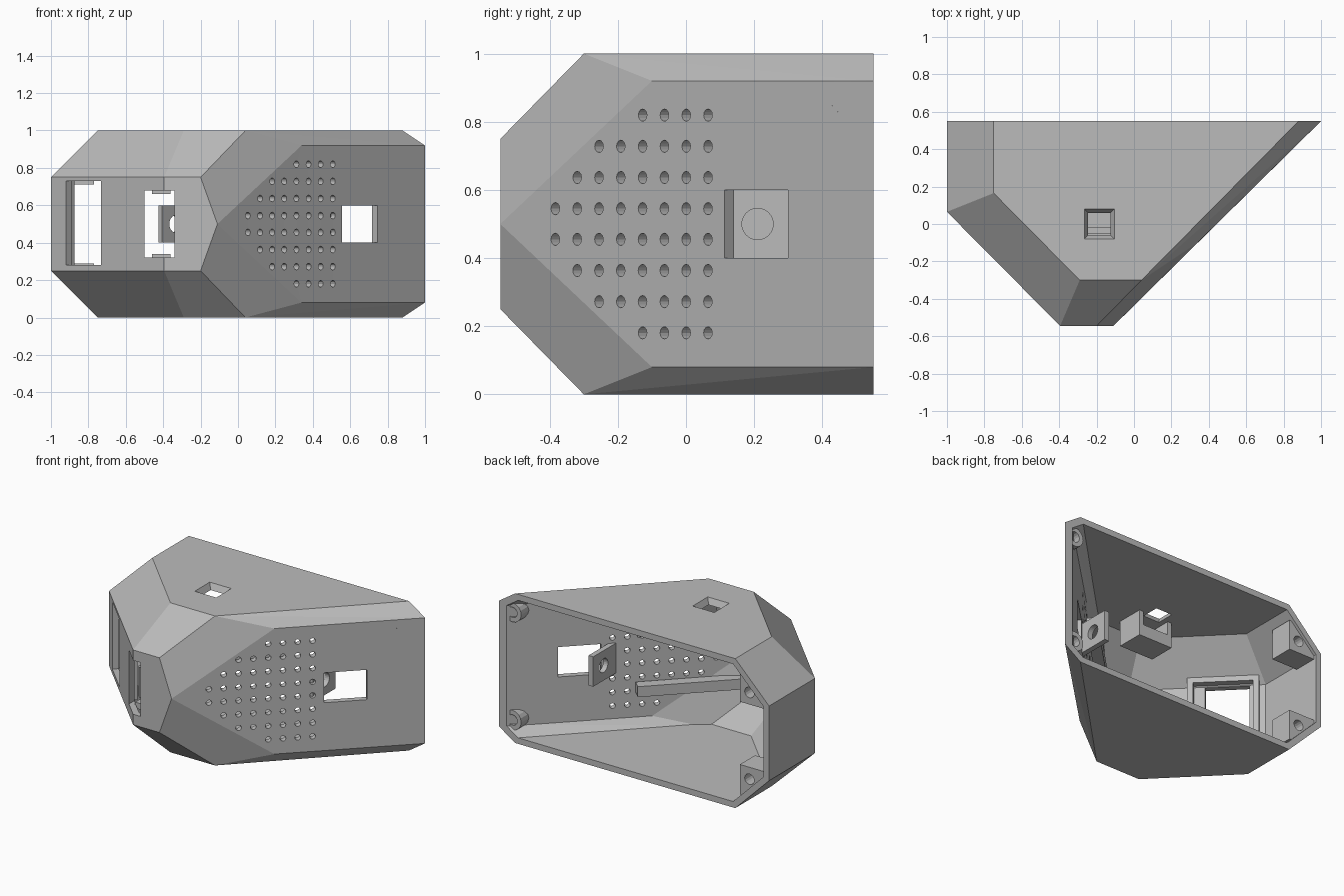
import bpy, bmesh
from math import radians, pi
from mathutils import Matrix, Vector

if "Cube" in bpy.data.objects:
    bpy.data.objects.remove(bpy.data.objects["Cube"])

WALL = 0.04
D = radians(45)

grey = bpy.data.materials.new("plain grey")
grey.use_nodes = True
grey.diffuse_color = (0.5, 0.5, 0.5, 1)
grey.node_tree.nodes["Principled BSDF"].inputs["Base Color"].default_value = (0.5, 0.5, 0.5, 1)


def make(name, bm):
    bmesh.ops.recalc_face_normals(bm, faces=bm.faces)
    mesh = bpy.data.meshes.new(name)
    bm.to_mesh(mesh)
    bm.free()
    mesh.materials.append(grey)
    ob = bpy.data.objects.new(name, mesh)
    bpy.context.collection.objects.link(ob)
    return ob


def box(name, centre, size, turn=0):
    bm = bmesh.new()
    m = Matrix.Translation(centre) @ Matrix.Rotation(turn, 4, "Z") @ Matrix.Diagonal((*size, 1))
    bmesh.ops.create_cube(bm, size=1, matrix=m)
    return make(name, bm)


def rods(name, centres, radius, length, turn=0, sides=16):
    # Round rods lying along y, turned about z
    bm = bmesh.new()
    for c in centres:
        m = Matrix.Translation(c) @ Matrix.Rotation(turn, 4, "Z") @ Matrix.Rotation(pi / 2, 4, "X")
        bmesh.ops.create_cone(bm, cap_ends=True, segments=sides, radius1=radius,
                              radius2=radius, depth=length, matrix=m)
    return make(name, bm)


def boolean(ob, cutter, op="DIFFERENCE", keep=False):
    mod = ob.modifiers.new("cut", "BOOLEAN")
    mod.operation, mod.object, mod.solver = op, cutter, "EXACT"
    bpy.context.view_layer.update()
    dg = bpy.context.evaluated_depsgraph_get()
    mesh = bpy.data.meshes.new_from_object(ob.evaluated_get(dg))
    ob.modifiers.clear()
    ob.data = mesh
    if not keep:
        bpy.data.objects.remove(cutter)


def wall_x(y):
    # Outer surface of the long slanted wall
    return 1 + 1.013 * (y - 0.55)


# Outer body: hull of the upper corners and their mirror images
upper = [(-1, 0.55, 0.75), (-1, 0.065, 0.75), (-0.395, -0.545, 0.75), (-0.2, -0.545, 0.75),
         (-0.75, 0.55, 1), (-0.75, 0.165, 1), (-0.29, -0.3, 1), (0.04, -0.3, 1),
         (0.88, 0.55, 1), (1, 0.55, 0.92), (0.34, -0.1, 0.92)]
bm = bmesh.new()
for x, y, z in upper:
    bm.verts.new((x, y, z))
    bm.verts.new((x, y, 1 - z))
bm.verts.new((-0.11, -0.545, 0.5))
bmesh.ops.convex_hull(bm, input=bm.verts)
bmesh.ops.dissolve_limit(bm, angle_limit=radians(1.5), verts=bm.verts, edges=bm.edges)
bmesh.ops.recalc_face_normals(bm, faces=bm.faces)
planes = [(f.calc_center_median(), f.normal.copy()) for f in bm.faces if f.normal.y < 0.9]
shell = make("shell", bm)
envelope = shell.copy()
envelope.data = shell.data.copy()
envelope.name = "envelope"
bpy.context.collection.objects.link(envelope)

# Hollow: the same planes moved inward, left open at the back
bm = bmesh.new()
bmesh.ops.create_cube(bm, size=4, matrix=Matrix.Translation((0, -1.3, 0.5)))
for co, n in planes:
    cut = bmesh.ops.bisect_plane(bm, geom=bm.verts[:] + bm.edges[:] + bm.faces[:], dist=1e-5,
                                 plane_co=co - n * WALL, plane_no=n, clear_outer=True)
    edges = [e for e in bm.edges if e.is_boundary]
    if edges:
        bmesh.ops.contextual_create(bm, geom=edges)
boolean(shell, make("hollow", bm))

# Grille of round holes in the slanted wall
points = []
for row, count in enumerate((8, 7, 6, 4)):
    for side in (-1, 1):
        for i in range(count):
            y = 0.064 - 0.064 * i
            points.append((wall_x(y), y, 0.5 + side * (0.045 + 0.0915 * row)))
boolean(shell, rods("grille_cutter", points, 0.018, 0.2, D, 12))

# Square port, large window, front slot and tapered top hole
boolean(shell, box("port_cutter", (wall_x(0.206), 0.206, 0.5), (0.265, 0.2, 0.2), D))
boolean(shell, box("window_cutter", (-0.825, -0.11, 0.505), (0.2, 0.265, 0.45), D))
boolean(shell, box("slot_cutter", (-0.42, -0.47, 0.5), (0.16, 0.3, 0.36)))
bm = bmesh.new()
bmesh.ops.create_cone(bm, cap_ends=True, segments=4, radius1=0.042, radius2=0.141, depth=0.14,
                      matrix=Matrix.Translation((-0.185, 0, 0.97)) @ Matrix.Rotation(D, 4, "Z"))
boolean(shell, make("top_hole_cutter", bm))

# Raised frame inside the large window
frame = box("window_frame", (-0.765, -0.08, 0.505), (0.05, 0.43, 0.54), D)
boolean(frame, box("frame_cutter", (-0.765, -0.08, 0.505), (0.2, 0.36, 0.47), D))
boolean(frame, envelope, "INTERSECT", keep=True)

# Screw bosses in the four corners of the open back
for side, label in ((-1, "lower"), (1, "upper")):
    z = 0.5 + side * 0.31
    boss = box(label + "_right_boss", (-0.87, 0.45, z), (0.2, 0.16, 0.2))
    boolean(boss, rods("screw_cutter", [(-0.84, 0.5, 0.5 + side * 0.29)], 0.035, 0.2))
    boolean(boss, envelope, "INTERSECT", keep=True)
    z = 0.5 + side * 0.36
    boss = rods(label + "_left_boss", [(0.91, 0.47, z)], 0.065, 0.13)
    boolean(boss, rods("screw_cutter", [(0.91, 0.5, z)], 0.035, 0.2))
    boolean(boss, envelope, "INTERSECT", keep=True)
    # Rail on the inside of the slanted wall, and a small stop behind the slot
    box(label + "_rail", (0.0, -0.32, 0.5 + side * 0.2), (0.98, 0.07, 0.07), D)
    rail = bpy.data.objects[label + "_rail"]
    boolean(rail, envelope, "INTERSECT", keep=True)
    box(label + "_slot_stop", (-0.41, -0.4, 0.5 + side * 0.18), (0.1, 0.06, 0.04))
bpy.data.objects.remove(envelope)

# Drilled tabs beside the port and the slot
tab = box("port_tab", (0.48, 0.2, 0.5), (0.035, 0.24, 0.2))
boolean(tab, rods("tab_cutter", [(0.48, 0.21, 0.5)], 0.046, 0.2, pi / 2, 24))
tab = box("slot_tab", (-0.345, -0.385, 0.5), (0.2, 0.03, 0.2), D)
boolean(tab, rods("tab_cutter", [(-0.345, -0.385, 0.5)], 0.046, 0.2, D, 24))

# Hanging tray under the top hole
box("tray_floor", (-0.185, -0.11, 0.805), (0.25, 0.18, 0.03))
box("tray_lip", (-0.185, -0.035, 0.835), (0.25, 0.03, 0.07))
for side, label in ((-1, "right"), (1, "left")):
    box("tray_" + label + "_wall", (-0.185 + side * 0.11, -0.11, 0.88), (0.03, 0.18, 0.17))
